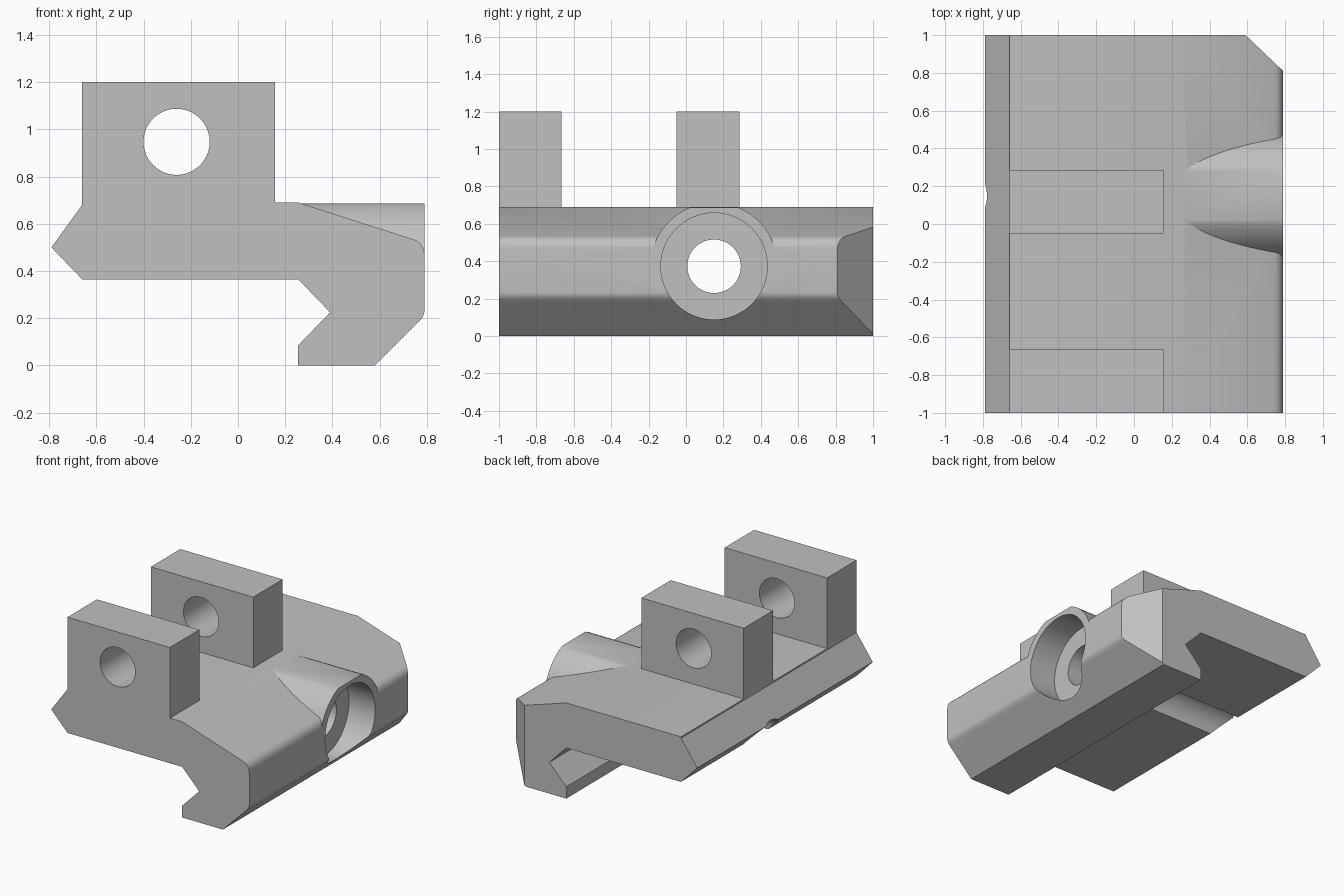
import bpy, bmesh, math
from mathutils import Vector

cube = bpy.data.objects.get("Cube")
if cube:
    bpy.data.objects.remove(cube, do_unlink=True)

grey = bpy.data.materials.new("plain grey")
grey.use_nodes = True
grey.diffuse_color = (0.53, 0.53, 0.53, 1)
grey.node_tree.nodes["Principled BSDF"].inputs["Base Color"].default_value = (0.53, 0.53, 0.53, 1)


def prism(name, points, axis, start, end):
    """Extrude a flat outline along x (points are y, z), y (x, z) or z (x, y)."""
    place = {"x": lambda p, d: (d, *p),
             "y": lambda p, d: (p[0], d, p[1]),
             "z": lambda p, d: (*p, d)}[axis]
    bm = bmesh.new()
    face = bm.faces.new([bm.verts.new(place(p, start)) for p in points])
    new = bmesh.ops.extrude_face_region(bm, geom=[face])["geom"]
    shift = Vector(place((0, 0), end - start))
    bmesh.ops.translate(bm, vec=shift, verts=[v for v in new if isinstance(v, bmesh.types.BMVert)])
    bmesh.ops.recalc_face_normals(bm, faces=bm.faces)
    mesh = bpy.data.meshes.new(name)
    bm.to_mesh(mesh)
    bm.free()
    mesh.materials.append(grey)
    obj = bpy.data.objects.new(name, mesh)
    bpy.context.collection.objects.link(obj)
    return obj


def circle(cx, cy, r, steps=64):
    return [(cx + r * math.cos(i * math.tau / steps), cy + r * math.sin(i * math.tau / steps))
            for i in range(steps)]


def rounded(a, corner, b, steps=6):
    """Curve from a to b, pulled towards the corner."""
    a, corner, b = Vector(a), Vector(corner), Vector(b)
    ts = [i / steps for i in range(steps + 1)]
    return [tuple(a * (1 - t) ** 2 + corner * 2 * t * (1 - t) + b * t * t) for t in ts]


def combine(target, tool, operation):
    """Boolean the tool into the target and discard the tool."""
    tool.hide_render = True
    mod = target.modifiers.new(operation, "BOOLEAN")
    mod.operation, mod.solver, mod.object = operation, "EXACT", tool
    bpy.context.view_layer.objects.active = target
    bpy.ops.object.modifier_apply(modifier=mod.name)
    bpy.data.objects.remove(tool, do_unlink=True)


def smooth(obj):
    bpy.ops.object.select_all(action="DESELECT")
    obj.select_set(True)
    bpy.context.view_layer.objects.active = obj
    bpy.ops.object.shade_smooth_by_angle(angle=math.radians(25))


# Clamp body: one profile with a pointed left edge and a hooked right jaw
outline = [(-0.79, 0.5), (-0.66, 0.68), (-0.66, 0.69), (0.255, 0.69)]
outline += rounded((0.74, 0.535), (0.79, 0.52), (0.79, 0.46))
outline += rounded((0.79, 0.235), (0.79, 0.21), (0.765, 0.185))
outline += [(0.58, 0), (0.255, 0), (0.255, 0.085), (0.39, 0.225), (0.255, 0.365), (-0.66, 0.365)]
body = prism("clamp_body", outline, "y", -1, 1)

# Bolt boss: round top with a narrow flat, blending into the slope
bolt_y, bolt_z = 0.15, 0.373
arc = [(y, min(z, 0.686)) for y, z in circle(bolt_y, bolt_z, 0.34, 96) if z > 0.4]
flat = [p for p in arc if p[1] == 0.686]
arc = [p for p in arc if p not in flat[1:-1]]
combine(body, prism("bolt_boss", arc, "x", 0.2, 0.789), "UNION")

# Counterbore, bolt passage and the cut-off back corner
combine(body, prism("counterbore", circle(bolt_y, bolt_z, 0.285), "x", 0.58, 1), "DIFFERENCE")
combine(body, prism("bolt_hole", circle(bolt_y, bolt_z, 0.143), "x", -1, 1), "DIFFERENCE")
corner = [(0.585, 1.005), (0.795, 0.805), (1, 0.805), (1, 1.2), (0.585, 1.2)]
combine(body, prism("corner_cut", corner, "z", -0.2, 1), "DIFFERENCE")
smooth(body)

# Two upright lugs with a pin hole
for name, y0, y1 in (("front_lug", -1, -0.665), ("middle_lug", -0.05, 0.285)):
    lug = prism(name, [(-0.66, 0.69), (0.157, 0.69), (0.157, 1.2), (-0.66, 1.2)], "y", y0, y1)
    combine(lug, prism("pin_hole", circle(-0.26, 0.947, 0.14), "y", y0 - 0.1, y1 + 0.1), "DIFFERENCE")
    smooth(lug)
